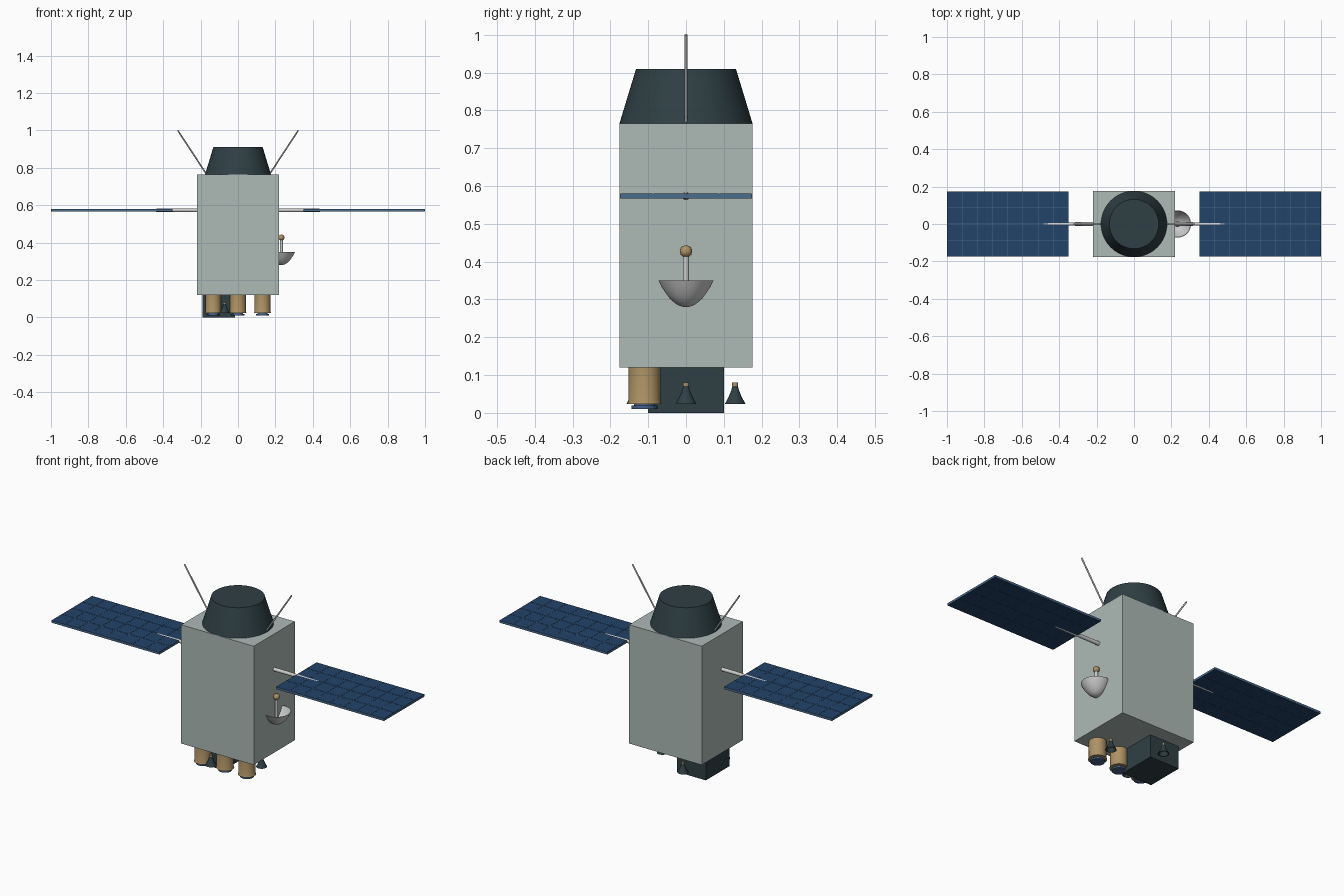
import bpy, bmesh, math
from mathutils import Vector

if "Cube" in bpy.data.objects:
    bpy.data.objects.remove(bpy.data.objects["Cube"])


def mat(name, rgb):
    m = bpy.data.materials.new(name)
    m.diffuse_color = (*rgb, 1)
    m.use_nodes = True
    m.node_tree.nodes["Principled BSDF"].inputs["Base Color"].default_value = m.diffuse_color
    return m


SILVER = mat("pale_metal", (0.42, 0.49, 0.47))
DARK = mat("dark_metal", (0.028, 0.05, 0.058))
GOLD = mat("gold", (0.42, 0.29, 0.13))
CELL = mat("cell_blue", (0.016, 0.055, 0.14))
FRAME = mat("frame_blue", (0.07, 0.15, 0.27))
LENS = mat("lens_blue", (0.06, 0.12, 0.25))


def finish(bm, name, material=None, smooth=False):
    bmesh.ops.recalc_face_normals(bm, faces=bm.faces)
    me = bpy.data.meshes.new(name)
    bm.to_mesh(me)
    bm.free()
    ob = bpy.data.objects.new(name, me)
    bpy.context.collection.objects.link(ob)
    if material:
        me.materials.append(material)
    if smooth:
        bpy.ops.object.select_all(action='DESELECT')
        ob.select_set(True)
        bpy.context.view_layer.objects.active = ob
        bpy.ops.object.shade_smooth_by_angle(angle=math.radians(35))
    return ob


def add_box(bm, lo, hi):
    lo, hi = Vector(lo), Vector(hi)
    size, mid = hi - lo, (hi + lo) / 2
    for v in bmesh.ops.create_cube(bm, size=1)["verts"]:
        v.co = Vector(a * b for a, b in zip(v.co, size)) + mid


def box(name, lo, hi, material=None):
    bm = bmesh.new()
    add_box(bm, lo, hi)
    return finish(bm, name, material)


def lathe(name, profile, at=(0, 0), material=None, n=48):
    """Spin (radius, z) points about a vertical axis."""
    bm = bmesh.new()
    vs = [bm.verts.new((r, 0, z)) for r, z in profile]
    es = [bm.edges.new(p) for p in zip(vs, vs[1:])]
    bmesh.ops.spin(bm, geom=vs + es, cent=(0, 0, 0), axis=(0, 0, 1),
                   angle=2 * math.pi, steps=n)
    bmesh.ops.remove_doubles(bm, verts=bm.verts, dist=1e-5)
    bmesh.ops.translate(bm, verts=bm.verts, vec=(*at, 0))
    return finish(bm, name, material, True)


def rod(name, a, b, r1, r2, material=None):
    a, b = Vector(a), Vector(b)
    bm = bmesh.new()
    bmesh.ops.create_cone(bm, cap_ends=True, segments=16, radius1=r1,
                          radius2=r2, depth=(b - a).length)
    bm.transform((b - a).to_track_quat('Z', 'Y').to_matrix().to_4x4())
    bmesh.ops.translate(bm, verts=bm.verts, vec=(a + b) / 2)
    return finish(bm, name, material, True)


# main body and top cone
box("body", (-0.218, -0.176, 0.12), (0.218, 0.176, 0.765), SILVER)
lathe("top_cone", [(0, 0.76), (0.176, 0.765), (0.132, 0.91), (0, 0.91)],
      material=DARK, n=64)

# solar wings, booms and whip antennas, one of each per side
X0, X1, Y, Z = 0.35, 1.0, 0.175, 0.573
COLS, ROWS, GAP = 8, 4, 0.0015
for s, side in ((-1, "left"), (1, "right")):
    xa, xb = sorted((s * X0, s * X1))
    box(f"{side}_panel_frame", (xa, -Y, Z - 0.0055), (xb, Y, Z + 0.0055), FRAME)
    bm = bmesh.new()
    dx, dy = (xb - xa) / COLS, 2 * Y / ROWS
    for i in range(COLS):
        for j in range(ROWS):
            x, y = xa + i * dx, -Y + j * dy
            add_box(bm, (x + GAP, y + GAP, Z - 0.0065),
                    (x + dx - GAP, y + dy - GAP, Z + 0.0065))
    finish(bm, f"{side}_panel_cells", CELL)
    rod(f"{side}_boom", (s * 0.21, 0, Z), (s * 0.485, 0, Z), 0.0105, 0.0075)
    rod(f"{side}_antenna", (s * 0.168, 0, 0.765), (s * 0.322, 0, 1.0),
        0.004, 0.004)

# dish: thin open bowl with feed stem and ball
DX, R, H = 0.232, 0.073, 0.07
steps = [i / 12 for i in range(13)]
outer = [(R * t, 0.28 + H * t ** 2.1) for t in steps]
inner = [(max(0, (R - 0.003) * t), 0.283 + (H - 0.003) * t ** 2.1)
         for t in reversed(steps)]
lathe("dish", outer + inner, (DX, 0))
rod("dish_stem", (DX, 0, 0.282), (DX, 0, 0.42), 0.008, 0.008)
bm = bmesh.new()
bmesh.ops.create_uvsphere(bm, u_segments=24, v_segments=16, radius=0.016)
bmesh.ops.translate(bm, verts=bm.verts, vec=(DX, 0, 0.427))
finish(bm, "dish_feed", GOLD, True)

# underside equipment box
box("equipment_box", (-0.19, -0.101, 0), (-0.016, 0.101, 0.125), DARK)

# row of three camera barrels with lenses
for i, x in enumerate((-0.133, 0, 0.131)):
    lathe(f"camera_barrel_{i}", [(0, 0.125), (0.042, 0.125), (0.042, 0.032),
                                 (0.045, 0.024), (0, 0.024)], (x, -0.11), GOLD)
    lathe(f"camera_lens_{i}", [(0, 0.026), (0.028, 0.026), (0.028, 0.019),
                               (0.034, 0.019), (0.034, 0.01), (0, 0.01)],
          (x, -0.11), LENS)

# small thrusters: flared nozzle with a gold cap
for i, p in enumerate(((-0.072, -0.13), (-0.072, 0.13), (0.142, 0))):
    lathe(f"thruster_nozzle_{i}",
          [(0, 0.072), (0.007, 0.072), (0.010, 0.06), (0.017, 0.043),
           (0.027, 0.024), (0.024, 0.024), (0.014, 0.043), (0.006, 0.06),
           (0, 0.062)], p, DARK, 32)
    lathe(f"thruster_cap_{i}", [(0, 0.071), (0.008, 0.071), (0.008, 0.08),
                                (0, 0.08)], p, GOLD, 32)
